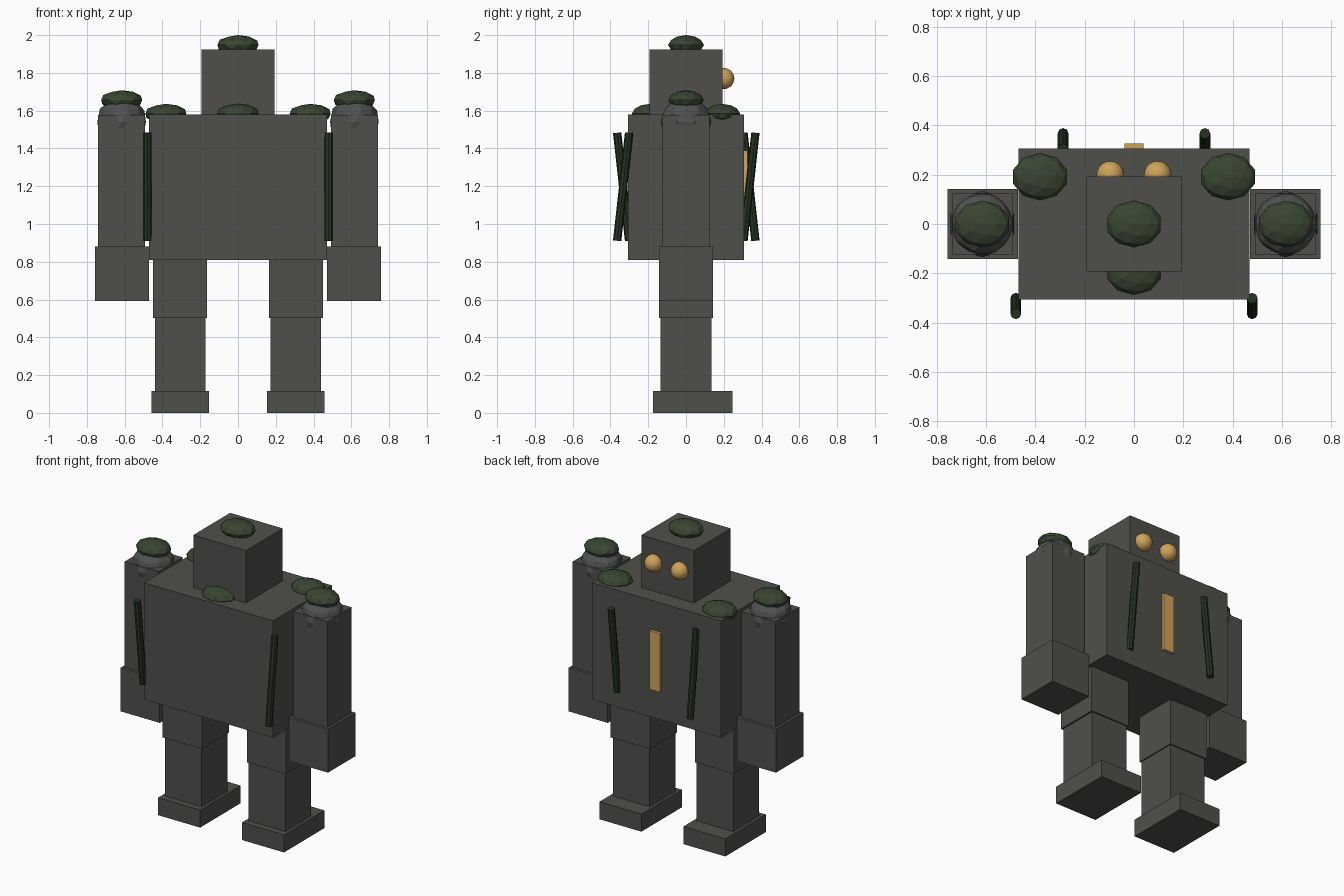
import bpy
import math

if "Cube" in bpy.data.objects:
    bpy.data.objects.remove(bpy.data.objects["Cube"])


def material(name, rgb):
    m = bpy.data.materials.new(name)
    m.diffuse_color = (*rgb, 1)
    m.use_nodes = True
    m.node_tree.nodes["Principled BSDF"].inputs["Base Color"].default_value = m.diffuse_color
    return m


STONE = material("dark_stone", (0.078, 0.078, 0.070))
JOINT = material("joint_grey", (0.080, 0.082, 0.082))
MOSS = material("moss_green", (0.040, 0.062, 0.030))
VINE = material("vine_green", (0.018, 0.034, 0.014))
AMBER = material("amber", (0.62, 0.37, 0.10))


def finish(name, mat):
    ob = bpy.context.object
    ob.name = name
    ob.data.materials.append(mat)
    return ob


def box(name, x, y, z, mat=STONE):
    """Box from (min, max) ranges."""
    r = (x, y, z)
    bpy.ops.mesh.primitive_cube_add(size=1, location=[(a + b) / 2 for a, b in r])
    bpy.context.object.scale = [b - a for a, b in r]
    return finish(name, mat)


def ball(name, loc, radii, mat, detail=2):
    bpy.ops.mesh.primitive_ico_sphere_add(subdivisions=detail, radius=1, location=loc)
    bpy.context.object.scale = radii
    return finish(name, mat)


def moss(name, x, y, z):
    return ball(name, (x, y, z), (0.114, 0.095, 0.052), MOSS)


def vine(name, x, y, lean):
    """Thin rod; positive lean moves its top toward +y."""
    bpy.ops.mesh.primitive_cylinder_add(vertices=8, radius=0.022, depth=0.575,
                                        location=(x, y, 1.197),
                                        rotation=(-lean, 0, 0))
    return finish(name, VINE)


# Torso, head and chest slot
box("torso", (-0.47, 0.47), (-0.307, 0.307), (0.81, 1.58))
box("head", (-0.192, 0.192), (-0.192, 0.192), (1.54, 1.925))
box("chest_slot", (-0.038, 0.038), (0.29, 0.326), (1.0, 1.388), AMBER)

# Limbs and eyes, mirrored left and right
for side, s in (("right", 1), ("left", -1)):
    def span(centre, half):
        return (s * centre - half, s * centre + half)

    box(f"{side}_arm", span(0.616, 0.124), (-0.124, 0.124), (0.86, 1.578))
    box(f"{side}_hand", span(0.614, 0.143), (-0.143, 0.143), (0.593, 0.88))
    ball(f"{side}_shoulder", (s * 0.616, 0, 1.54), (0.135,) * 3, JOINT)
    box(f"{side}_thigh", span(0.307, 0.143), (-0.143, 0.143), (0.503, 0.83))
    box(f"{side}_shin", span(0.305, 0.134), (-0.134, 0.134), (0.10, 0.52))
    box(f"{side}_foot", span(0.306, 0.153), (-0.176, 0.246), (0, 0.116))
    ball(f"{side}_eye", (s * 0.096, 0.2, 1.77), (0.056,) * 3, AMBER, 3)

    # Moss patches on shoulders and upper back
    moss(f"{side}_shoulder_moss", s * 0.616, 0, 1.656)
    moss(f"{side}_back_moss", s * 0.382, 0.192, 1.584)

    # Leaning vines at the front corners and on the back
    vine(f"{side}_front_vine", s * 0.48, -0.333, s * 0.11)
    vine(f"{side}_back_vine", s * 0.288, 0.336, s * 0.11)

# Centre moss patches
moss("head_moss", 0, 0, 1.948)
moss("front_moss", 0, -0.192, 1.584)
